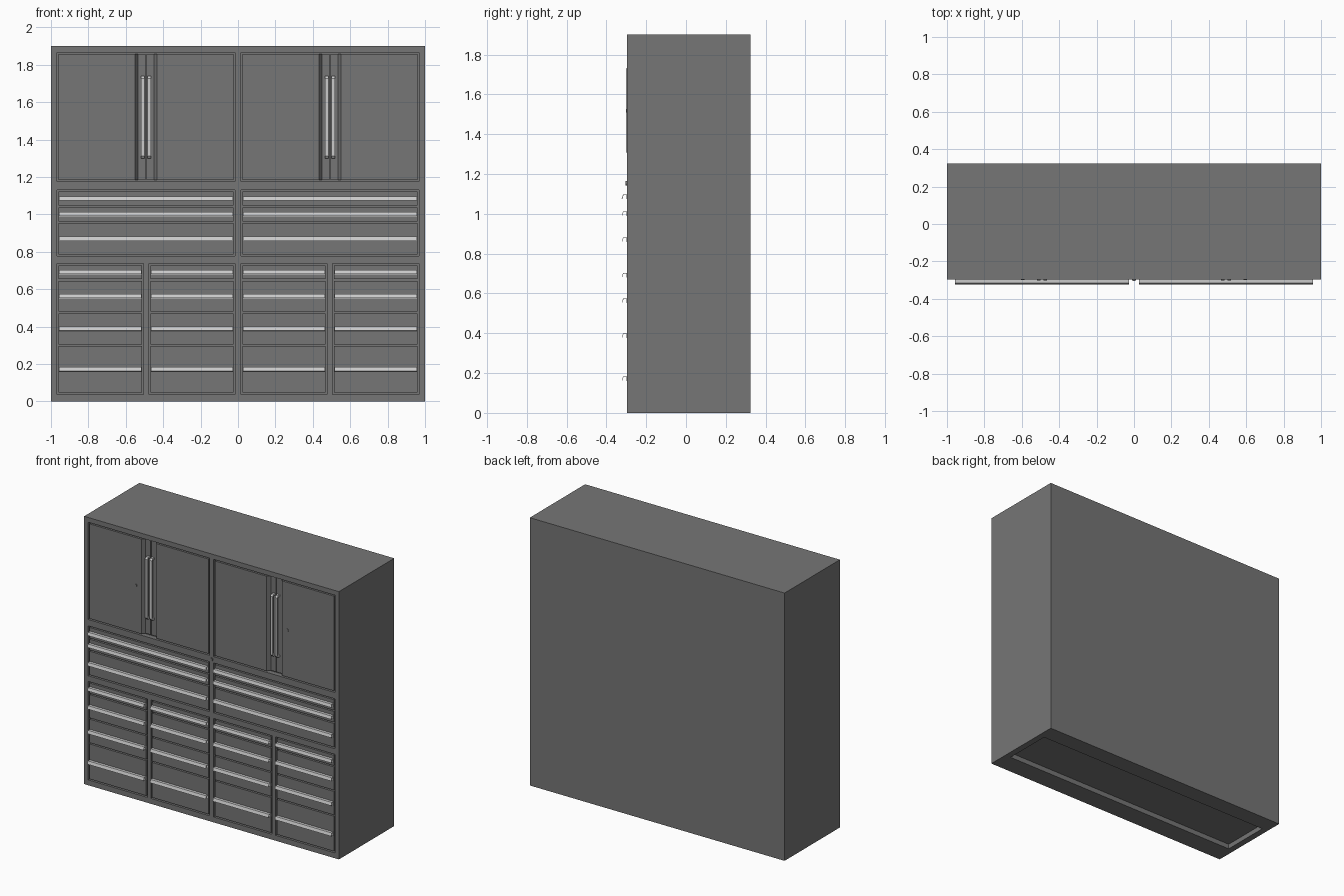
import bpy, bmesh, math
from mathutils import Matrix

if "Cube" in bpy.data.objects:
    bpy.data.objects.remove(bpy.data.objects["Cube"])

FRONT, BACK = -0.297, 0.323      # carcass front and back planes
FACE = FRONT + 0.001             # front plane of doors and drawers
DEPTH = 0.035                    # depth of the front openings
GAP = 0.009                      # shadow gap round doors and drawers

dark = bpy.data.materials.new("dark_grey")
dark.diffuse_color = (0.18, 0.18, 0.18, 1)
dark.use_nodes = True
dark.node_tree.nodes["Principled BSDF"].inputs["Base Color"].default_value = dark.diffuse_color
light = bpy.data.materials.new("light_grey")
light.diffuse_color = (0.6, 0.6, 0.6, 1)
light.use_nodes = True
light.node_tree.nodes["Principled BSDF"].inputs["Base Color"].default_value = light.diffuse_color


def finish(name, bm, mat):
    bmesh.ops.recalc_face_normals(bm, faces=bm.faces)
    me = bpy.data.meshes.new(name)
    bm.to_mesh(me)
    bm.free()
    me.materials.append(mat)
    ob = bpy.data.objects.new(name, me)
    bpy.context.collection.objects.link(ob)
    return ob


def add_box(bm, x0, x1, y0, y1, z0, z1):
    m = Matrix.Translation(((x0 + x1) / 2, (y0 + y1) / 2, (z0 + z1) / 2))
    bmesh.ops.create_cube(bm, size=1, matrix=m @ Matrix.Diagonal((x1 - x0, y1 - y0, z1 - z0, 1)))


def box(name, *dims, mat=dark):
    bm = bmesh.new()
    add_box(bm, *dims)
    return finish(name, bm, mat)


def prism(name, pts, axis, a, b, mat):
    """Extrude a profile: (y, z) points along x, or (x, y) points along z."""
    bm = bmesh.new()
    at = (lambda p, t: (t, *p)) if axis == "x" else (lambda p, t: (*p, t))
    face = bm.faces.new([bm.verts.new(at(p, a)) for p in pts])
    ext = bmesh.ops.extrude_face_region(bm, geom=[face])
    d = (b - a, 0, 0) if axis == "x" else (0, 0, b - a)
    bmesh.ops.translate(bm, vec=d, verts=[v for v in ext["geom"] if isinstance(v, bmesh.types.BMVert)])
    return finish(name, bm, mat)


def lock(name, x, z, r, y0, y1):
    bm = bmesh.new()
    m = Matrix.Translation((x, (y0 + y1) / 2, z)) @ Matrix.Rotation(math.pi / 2, 4, "X")
    bmesh.ops.create_cone(bm, cap_ends=True, segments=20, radius1=r, radius2=r, depth=y1 - y0, matrix=m)
    return finish(name, bm, dark)


# openings: x ranges and the z lines dividing each stack of drawers
wide = [(-0.968, -0.016), (0.016, 0.968)]
narrow = [(-0.968, -0.504), (-0.476, -0.016), (0.016, 0.476), (0.504, 0.968)]
door_z = (1.176, 1.866)
upper_lines = [1.131, 1.043, 0.958, 0.777]
lower_lines = [0.737, 0.650, 0.476, 0.300, 0.038]

# carcass with front openings and a shallow recess underneath
carcass = box("cabinet_carcass", -1, 1, FRONT, BACK, 0, 1.9)
bm = bmesh.new()
openings = [(x, door_z) for x in wide]
openings += [(x, (upper_lines[-1], upper_lines[0])) for x in wide]
openings += [(x, (lower_lines[-1], lower_lines[0])) for x in narrow]
for (x0, x1), (z0, z1) in openings:
    add_box(bm, x0, x1, FRONT - 0.05, FRONT + DEPTH, z0, z1)
add_box(bm, -0.955, 0.955, -0.15, 0.2, -0.05, 0.035)
cutter = finish("opening_cutter", bm, dark)
cutter.hide_render = True
mod = carcass.modifiers.new("openings", "BOOLEAN")
mod.object, mod.operation, mod.solver = cutter, "DIFFERENCE", "EXACT"
bpy.context.view_layer.objects.active = carcass
bpy.ops.object.modifier_apply(modifier=mod.name)
bpy.data.objects.remove(cutter)


# drawers, each with a bent sheet pull along its full width
def drawer_stack(name, columns, lines):
    for c, (x0, x1) in enumerate(columns):
        for i, (top, bottom) in enumerate(zip(lines, lines[1:])):
            t = top - (GAP if i == 0 else GAP / 2)
            b = bottom + (GAP if i == len(lines) - 2 else GAP / 2)
            box(f"{name}_drawer_{c}_{i}", x0 + GAP, x1 - GAP, FACE, FRONT + DEPTH, b, t)
            z = (t + b) / 2
            pull = [(FACE, z + 0.012), (-0.316, z + 0.012), (-0.323, z - 0.009), (-0.3205, z - 0.010),
                    (-0.314, z + 0.009), (-0.299, z + 0.009), (-0.299, z - 0.011), (FACE, z - 0.011)]
            prism(f"{name}_pull_{c}_{i}", pull, "x", x0 + GAP + 0.002, x1 - GAP - 0.002, light)


drawer_stack("upper", wide, upper_lines)
drawer_stack("lower", narrow, lower_lines)

# paired doors whose meeting edges slope into a sunken grip channel
floor_y = FRONT + 0.025
for side, (x0, x1) in zip(("left", "right"), wide):
    mid = (x0 + x1) / 2
    for leaf, s, outer in (("a", -1, x0 + GAP), ("b", 1, x1 - GAP)):
        inner = mid + s * 0.0025
        plan = [(outer, FACE), (mid + s * 0.06, FACE), (mid + s * 0.042, floor_y), (inner, floor_y),
                (inner, FRONT + DEPTH), (outer, FRONT + DEPTH)]
        prism(f"{side}_door_{leaf}", plan, "z", door_z[0] + GAP, door_z[1] - GAP, dark)
        # bow handle standing in the channel
        h0, h1, f = 1.30, 1.74, FRONT - 0.005
        bow = [(floor_y, h0), (f + 0.010, h0), (f, h0 + 0.012), (f, h1 - 0.012), (f + 0.010, h1), (floor_y, h1),
               (floor_y, h1 - 0.012), (f + 0.012, h1 - 0.012), (f + 0.012, h0 + 0.012), (floor_y, h0 + 0.012)]
        cx = mid + s * 0.018
        prism(f"{side}_door_handle_{leaf}", bow, "x", cx - 0.009, cx + 0.009, light)

# door locks and the central lock
for side, s in (("left", -1), ("right", 1)):
    lock(f"{side}_door_lock", s * 0.595, 1.518, 0.010, FRONT - 0.003, FRONT + 0.01)
lock("central_lock", 0, 1.154, 0.012, FRONT - 0.006, FRONT + 0.01)
lock("central_lock_core", 0, 1.154, 0.006, FRONT - 0.008, FRONT)
